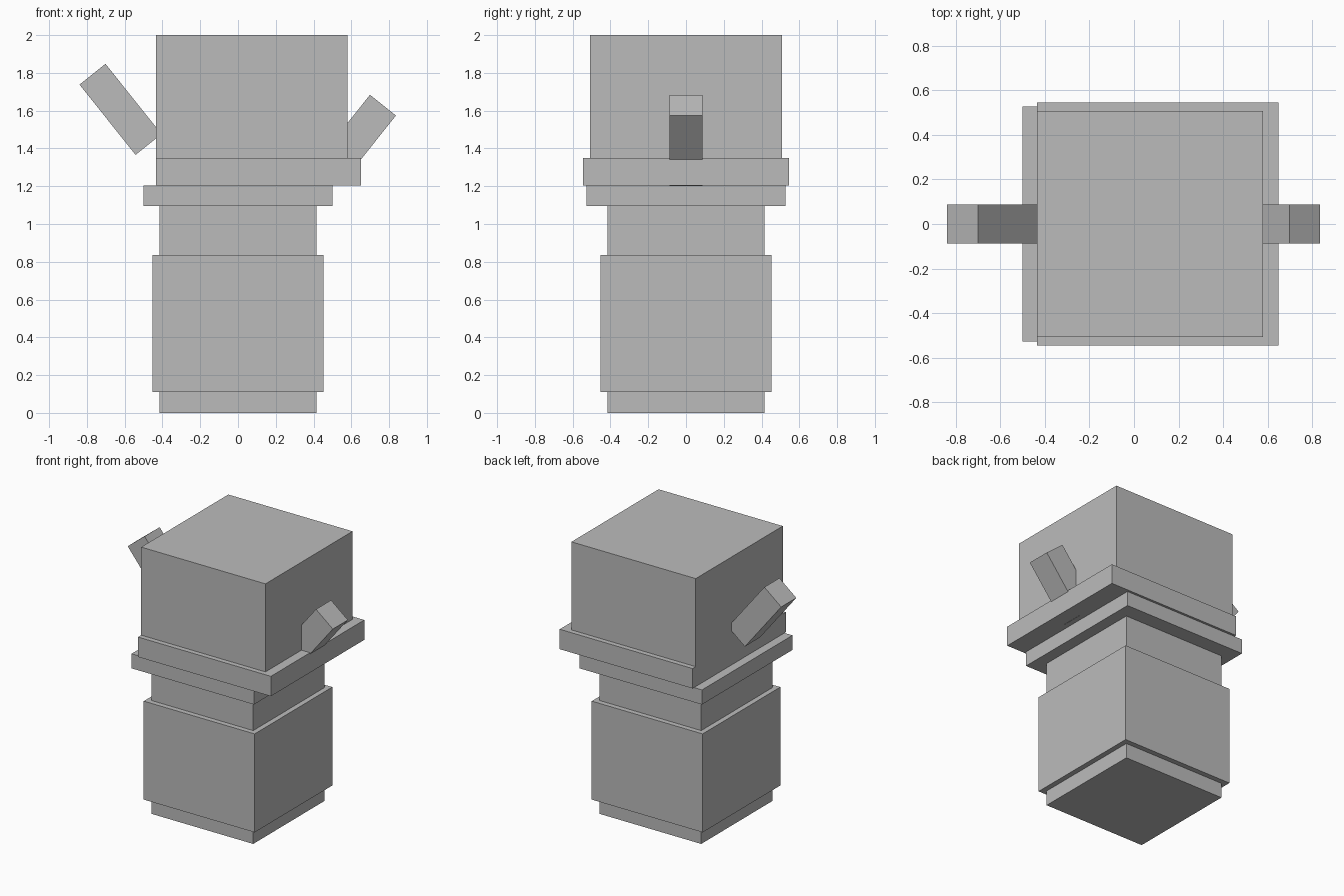
import bpy
import math
from mathutils import Matrix

if "Cube" in bpy.data.objects:
    bpy.data.objects.remove(bpy.data.objects["Cube"])

grey = bpy.data.materials.new("plain grey")
grey.diffuse_color = (0.5, 0.5, 0.5, 1)
grey.use_nodes = True
grey.node_tree.nodes["Principled BSDF"].inputs["Base Color"].default_value = grey.diffuse_color


def box(name, x, y, z, tilt=0.0):
    """Box from (min, max) ranges, optionally tilted about its own y axis."""
    bpy.ops.mesh.primitive_cube_add(size=1)
    ob = bpy.context.object
    ob.name = name
    centre = [(a + b) / 2 for a, b in (x, y, z)]
    size = [b - a for a, b in (x, y, z)]
    ob.data.transform(Matrix.Rotation(tilt, 4, 'Y') @ Matrix.Diagonal((*size, 1)))
    ob.location = centre
    ob.data.materials.append(grey)
    return ob


def block(name, half_x, half_y, z0, z1, shift=0.0):
    return box(name, (shift - half_x, shift + half_x), (-half_y, half_y), (z0, z1))


# Stacked body, collar, brim and head
block("core", 0.415, 0.415, 0.0, 1.095)
block("body", 0.453, 0.453, 0.11, 0.837)
block("collar", 0.5, 0.528, 1.095, 1.203)
block("brim", 0.5425, 0.545, 1.203, 1.35, shift=0.1075)
block("head", 0.5075, 0.508, 1.35, 2.0, shift=0.0725)

# Tilted arms sticking out at each side
for name, cx, cz, side in (("left_arm", -0.622, 1.607, -1),
                           ("right_arm", 0.619, 1.443, 1)):
    box(name, (cx - 0.088, cx + 0.088), (-0.088, 0.088),
        (cz - 0.238, cz + 0.238), side * math.radians(38.6))
